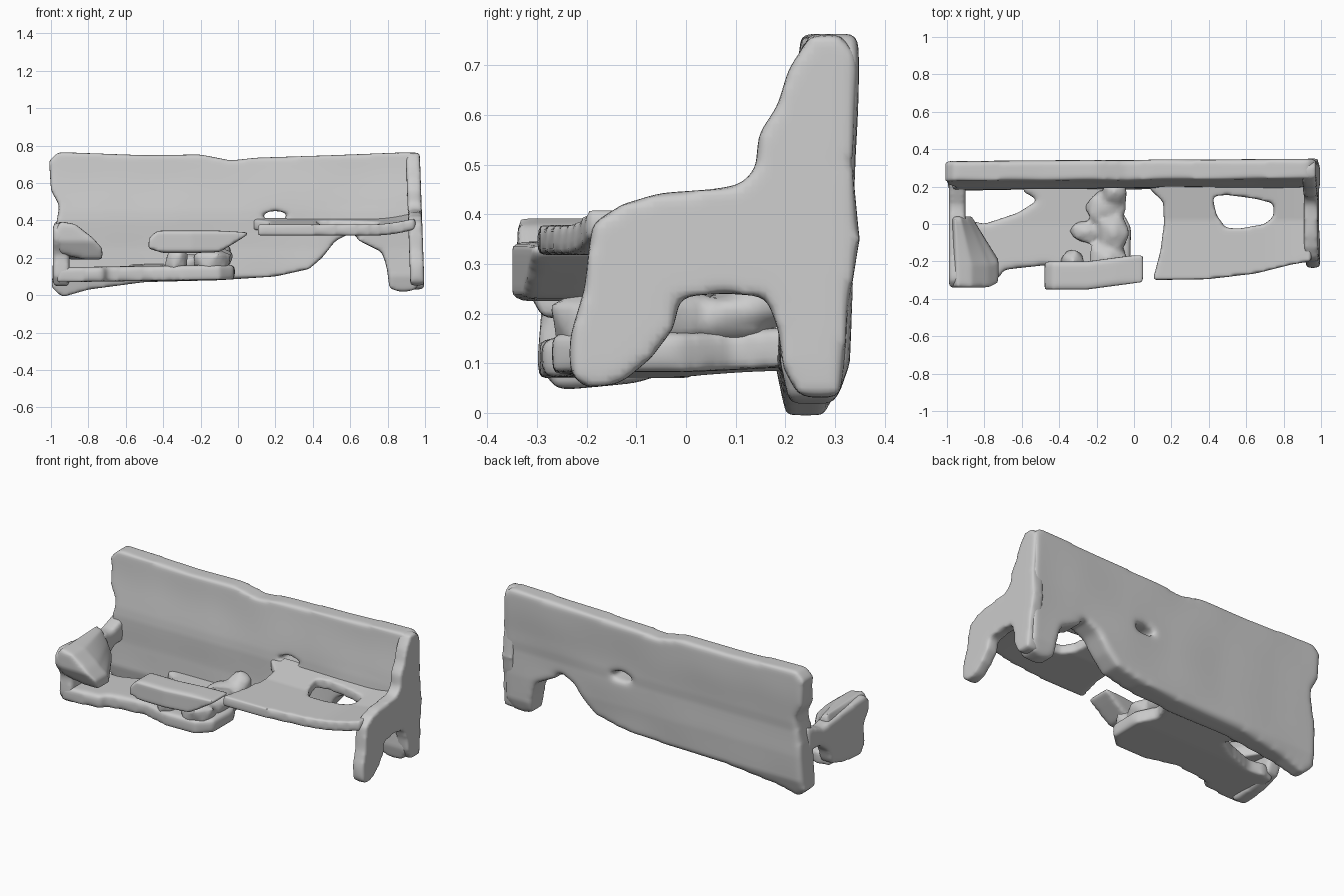
import bpy, bmesh, math, random
from mathutils import Vector, noise

if "Cube" in bpy.data.objects:
    bpy.data.objects.remove(bpy.data.objects["Cube"])

PLANES = {"xy": lambda u, v, w: Vector((u, v, w)),
          "yz": lambda u, v, w: Vector((w, u, v)),
          "xz": lambda u, v, w: Vector((u, -w, v))}


def finish(name, bm, mods, warp=None):
    """Bake modifiers, then bend the dense mesh with the warp function."""
    me = bpy.data.meshes.new(name)
    bm.to_mesh(me)
    bm.free()
    ob = bpy.data.objects.new(name, me)
    bpy.context.collection.objects.link(ob)
    for kind, settings in mods:
        m = ob.modifiers.new(kind, kind)
        for k, v in settings.items():
            setattr(m, k, v)
    dg = bpy.context.evaluated_depsgraph_get()
    baked = bpy.data.meshes.new_from_object(ob.evaluated_get(dg))
    ob.modifiers.clear()
    ob.data = baked
    if warp:
        for v in baked.vertices:
            v.co = warp(*v.co)
    bpy.ops.object.select_all(action='DESELECT')
    ob.select_set(True)
    bpy.context.view_layer.objects.active = ob
    bpy.ops.object.shade_smooth_by_angle(angle=math.radians(60))
    return ob


def soft(voxel=0.014, rounds=9):
    return [("REMESH", dict(mode='VOXEL', voxel_size=voxel)),
            ("SMOOTH", dict(factor=0.5, iterations=rounds))]


def slab(name, plane, loops, lo, hi, warp=None, rounds=9):
    """Soft-edged slab: outline (first loop) with holes (other loops)."""
    bm = bmesh.new()
    edges = []
    for loop in loops:
        vs = [bm.verts.new(PLANES[plane](u, v, 0)) for u, v in loop]
        edges += [bm.edges.new((vs[i - 1], vs[i])) for i in range(len(vs))]
    bmesh.ops.triangle_fill(bm, edges=edges, use_beauty=True,
                            normal=PLANES[plane](0, 0, 1))
    bmesh.ops.recalc_face_normals(bm, faces=bm.faces)
    mid = PLANES[plane](0, 0, 1)
    mid = Vector([abs(c) for c in mid]) * (lo + hi) / 2
    bmesh.ops.translate(bm, verts=bm.verts, vec=mid)
    mods = [("SOLIDIFY", dict(thickness=hi - lo, offset=0))] + soft(rounds=rounds)
    return finish(name, bm, mods, warp)


def ellipse(cx, cy, rx, ry, n=12):
    return [(cx + rx * math.cos(t * math.tau / n), cy + ry * math.sin(t * math.tau / n))
            for t in range(n)]


# Backrest with the rear feet in its outline; thinner at the top and at the feet
def back_warp(x, y, z):
    thin = 1 - 0.25 * max(0, (z - 0.45) / 0.3) - 0.4 * max(0, (0.1 - z) / 0.1)
    c = 0.262 + 0.028 * max(0, (z - 0.4) / 0.35) + 0.006 * x
    c -= 0.012 * max(0, (0.25 - z) / 0.25)
    ripple = 0.007 * noise.noise(Vector((x * 3, 0, z * 4)))
    return Vector((x, c + (y - 0.265) * thin + ripple, z))


back_outline = [
    (-0.94, -0.01), (-0.995, 0.04), (-0.985, 0.3), (-0.955, 0.48), (-1.0, 0.56),
    (-1.01, 0.72), (-0.96, 0.765), (-0.5, 0.748), (-0.2, 0.752), (-0.04, 0.72),
    (0.1, 0.735), (0.5, 0.748), (0.93, 0.765), (0.97, 0.73), (0.975, 0.4),
    (0.975, 0.08), (0.95, 0.03), (0.88, 0.015), (0.81, 0.035), (0.795, 0.15),
    (0.77, 0.23), (0.63, 0.3), (0.75, 0.32), (0.6, 0.33), (0.52, 0.29),
    (0.45, 0.2), (0.38, 0.14), (0.2, 0.1), (-0.1, 0.08), (-0.5, 0.07), (-0.8, 0.03)]
slab("backrest", "xz", [back_outline, ellipse(0.2, 0.425, 0.075, 0.025)],
     0.195, 0.335, back_warp)

# Right end panel: arm, front leg and back post in one silhouette
end_outline = [
    (0.35, 0.71), (0.31, 0.765), (0.25, 0.76), (0.205, 0.69), (0.185, 0.62),
    (0.145, 0.56), (0.14, 0.49), (0.11, 0.46), (0.05, 0.45), (-0.05, 0.444),
    (-0.13, 0.42), (-0.19, 0.38), (-0.205, 0.25), (-0.235, 0.15), (-0.235, 0.08),
    (-0.2, 0.048), (-0.13, 0.06), (-0.07, 0.11), (-0.025, 0.17), (-0.01, 0.235),
    (0.08, 0.24), (0.16, 0.235), (0.185, 0.17), (0.195, 0.09), (0.23, 0.03),
    (0.31, 0.03), (0.32, 0.1), (0.325, 0.2), (0.35, 0.35), (0.335, 0.5)]
slab("right_end_panel", "yz", [end_outline], 0.92, 0.995,
     lambda x, y, z: Vector((x - 0.035 * max(0, z - 0.1), y, z)))


# Right seat, lifting toward the backrest and the end panel
def seat_warp(x, y, z):
    lift = 0.03 * max(0, (y - 0.02) / 0.18) + 0.035 * max(0, (x - 0.7) / 0.25) ** 2
    return Vector((x, y, z + lift))


seat_outline = [
    (0.1, -0.3), (0.4, -0.295), (0.65, -0.265), (0.85, -0.215), (0.95, -0.2),
    (0.96, 0.24), (0.06, 0.24), (0.09, 0.18), (0.155, 0.12), (0.16, 0.0),
    (0.14, -0.15)]
seat_hole = [(0.42, 0.15), (0.44, 0.05), (0.49, -0.02), (0.56, -0.025), (0.7, 0.0),
             (0.745, 0.04), (0.745, 0.11), (0.65, 0.135), (0.5, 0.155)]
slab("right_seat", "xy", [seat_outline, seat_hole], 0.318, 0.378, seat_warp, rounds=5)

# Low left seat, open at its rear left corner
low_outline = [
    (-0.97, -0.3), (-0.72, -0.29), (-0.7, -0.245), (-0.47, -0.22), (-0.3, -0.27),
    (-0.1, -0.27), (-0.02, -0.2), (-0.015, -0.02), (-0.08, 0.1), (-0.04, 0.2),
    (-0.04, 0.25), (-0.6, 0.25), (-0.59, 0.17), (-0.51, 0.13), (-0.62, 0.06),
    (-0.8, -0.0), (-0.88, 0.02), (-0.96, 0.0)]
slab("low_left_seat", "xy", [low_outline], 0.07, 0.15,
     lambda x, y, z: Vector((x, y, z + 0.05 * max(0, y) + 0.015 * max(0, x + 0.9))))

# Left arm: waisted side plate plus a rolled pad at the front
arm_outline = [
    (0.25, 0.25), (0.25, 0.4), (0.1, 0.345), (-0.05, 0.365), (-0.3, 0.39),
    (-0.34, 0.35), (-0.34, 0.29), (-0.29, 0.22), (-0.3, 0.1), (-0.26, 0.045),
    (-0.1, 0.06), (0.02, 0.1), (0.05, 0.19), (0.13, 0.25)]
slab("left_arm_plate", "yz", [arm_outline], -0.99, -0.9)


def pad_warp(x, y, z):
    k = 1 - 0.55 * max(0, min(1, (y + 0.22) / 0.25))
    lean = 0.5 * max(0, 0.29 - z) * max(0, min(1, -y / 0.3))
    return Vector((-0.97 + (x + 0.97) * k, y + lean, z))


pad_outline = [(-0.985, 0.33), (-0.95, 0.395), (-0.87, 0.38), (-0.78, 0.31),
               (-0.725, 0.25), (-0.725, 0.19), (-0.82, 0.19), (-0.95, 0.22)]
slab("left_arm_pad", "xz", [pad_outline], -0.34, 0.04, pad_warp)

# Thin plank floating over the front of the left seat, tapering to the right
plank_outline = [
    (-0.48, 0.25), (-0.475, 0.31), (-0.43, 0.345), (-0.1, 0.345), (0.07, 0.335),
    (0.0, 0.29), (-0.1, 0.23), (-0.25, 0.225), (-0.4, 0.225)]
slab("front_plank", "xz", [plank_outline], -0.35, -0.2,
     lambda x, y, z: Vector((x, y + 0.04 * max(0, x + 0.25) / 0.3, z)), rounds=5)

# Crumpled lump beneath and behind the plank
random.seed(4)
bm = bmesh.new()
for cx, cy, cz, sx, sy, sz in [
        (-0.14, -0.18, 0.17, 0.12, 0.10, 0.10), (-0.33, -0.2, 0.18, 0.07, 0.07, 0.09),
        (-0.11, -0.05, 0.19, 0.10, 0.13, 0.08), (-0.15, 0.09, 0.19, 0.12, 0.11, 0.07),
        (-0.26, -0.04, 0.17, 0.10, 0.07, 0.06), (-0.1, 0.17, 0.23, 0.08, 0.08, 0.07)]:
    new = bmesh.ops.create_icosphere(bm, subdivisions=1, radius=1)["verts"]
    for v in new:
        j = random.uniform(0.85, 1.15)
        v.co = Vector((cx + v.co.x * sx * j, cy + v.co.y * sy * j, cz + v.co.z * sz * j))
finish("crumpled_lump", bm, soft(0.018, 2))
